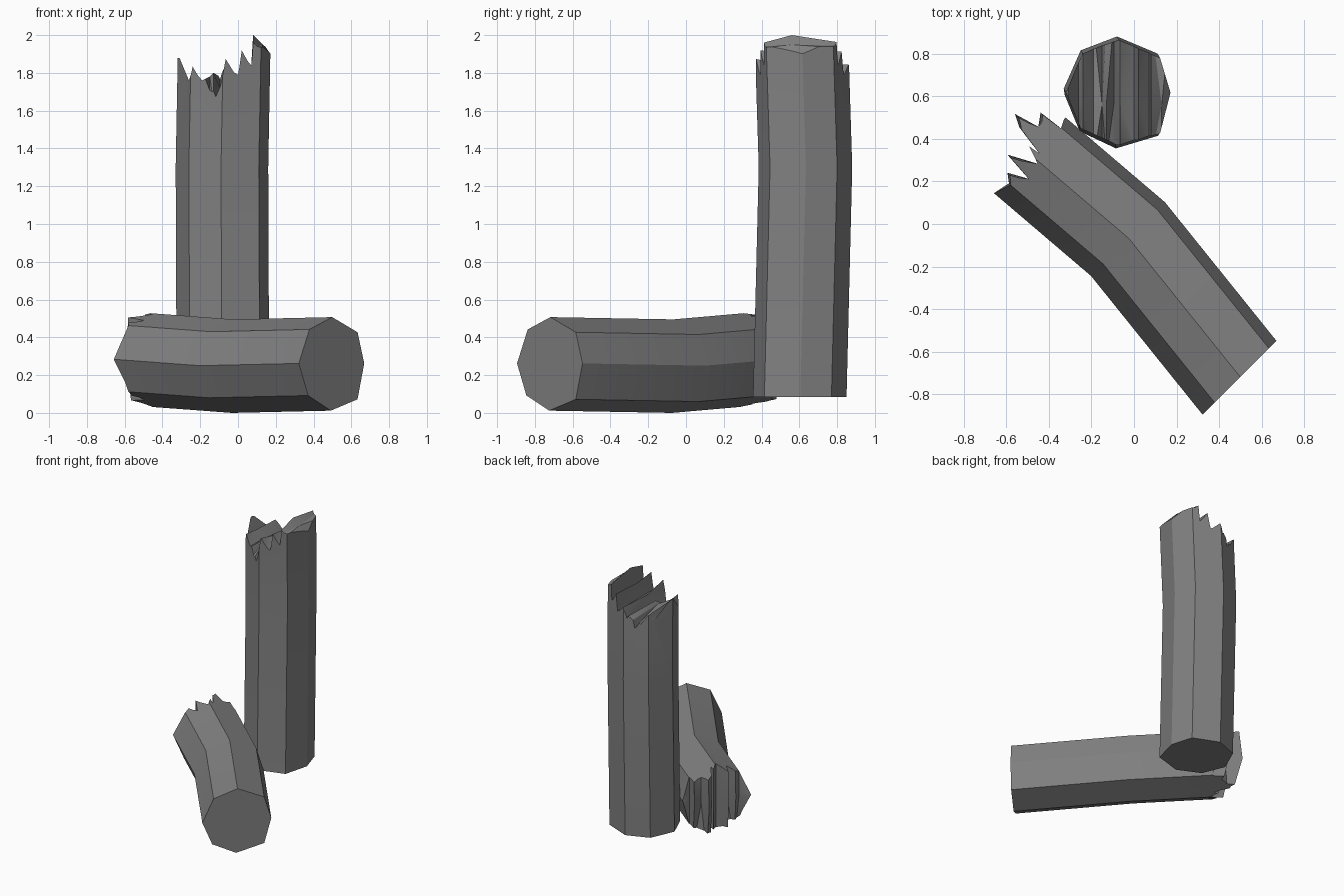
import bpy
import bmesh
from mathutils import Matrix, Vector

if "Cube" in bpy.data.objects:
    bpy.data.objects.remove(bpy.data.objects["Cube"], do_unlink=True)

stone = bpy.data.materials.new("dark grey")
stone.use_nodes = True
grey = (0.22, 0.22, 0.22, 1)
stone.diffuse_color = grey
stone.node_tree.nodes["Principled BSDF"].inputs["Base Color"].default_value = grey

# Uneven eight-sided cross-section shared by both pieces (across, depth)
SECTION = [(.01, .245), (.2, .165), (.25, 0), (.2, -.19),
           (0, -.25), (-.17, -.17), (-.24, 0), (-.16, .18)]


def make_object(name, bm):
    """Turn a closed bmesh into an object in the scene."""
    bmesh.ops.recalc_face_normals(bm, faces=bm.faces)
    mesh = bpy.data.meshes.new(name)
    bm.to_mesh(mesh)
    bm.free()
    mesh.materials.append(stone)
    obj = bpy.data.objects.new(name, mesh)
    bpy.context.collection.objects.link(obj)
    return obj


def shaft(name, centres, frame):
    """Loft the section through centres given as (across, depth, along)."""
    bm = bmesh.new()
    rings = [[bm.verts.new(frame @ Vector((cx + dx, cy + dy, cz)))
              for dx, dy in SECTION] for cx, cy, cz in centres]
    for lower, upper in zip(rings, rings[1:]):
        for i in range(len(SECTION)):
            bm.faces.new((lower[i - 1], lower[i], upper[i], upper[i - 1]))
    bm.faces.new(rings[0])
    bm.faces.new(rings[-1])
    return make_object(name, bm)


def splinter_cutter(teeth, depths, far, frame):
    """Solid with a toothed underside; each tooth row is (across, heights...)."""
    bm = bmesh.new()
    under, over = [], []
    for across, *heights in teeth:
        heights = heights * len(depths) if len(heights) == 1 else heights
        under.append([bm.verts.new(frame @ Vector((across, d, h)))
                      for d, h in zip(depths, heights)])
        over.append([bm.verts.new(frame @ Vector((across, d, far))) for d in depths])
    for grid in (under, over):
        for a, b in zip(grid, grid[1:]):
            for j in range(len(depths) - 1):
                bm.faces.new((a[j], a[j + 1], b[j + 1], b[j]))
    for j in (0, -1):
        for i in range(len(teeth) - 1):
            bm.faces.new((under[i][j], under[i + 1][j], over[i + 1][j], over[i][j]))
        for k in range(len(depths) - 1):
            bm.faces.new((under[j][k], under[j][k + 1], over[j][k + 1], over[j][k]))
    bmesh.ops.triangulate(bm, faces=bm.faces)
    return make_object("splinter_cutter", bm)


def broken_shaft(name, centres, teeth, depths, far, frame):
    """Shaft with its far end snapped off along the teeth."""
    obj = shaft(name, centres, frame)
    cutter = splinter_cutter(teeth, depths, far, frame)
    cutter.hide_render = True
    cut = obj.modifiers.new("break", 'BOOLEAN')
    cut.operation = 'DIFFERENCE'
    cut.solver = 'EXACT'
    cut.object = cutter
    bpy.ops.object.select_all(action='DESELECT')
    bpy.context.view_layer.objects.active = obj
    obj.select_set(True)
    bpy.ops.object.modifier_apply(modifier=cut.name)
    bpy.data.objects.remove(cutter, do_unlink=True)
    bpy.ops.object.shade_smooth_by_angle()
    return obj


# Standing piece, slightly bowed to the back, snapped at the top
post_teeth = [
    (-.6, 1.88), (-.31, 1.88), (-.26, 1.76), (-.24, 1.85, 1.82, 1.8),
    (-.19, 1.76, 1.76, 1.72), (-.15, 1.66, 1.78, 1.66), (-.13, 1.65, 1.8, 1.75),
    (-.095, 1.73, 1.72, 1.78), (-.065, 1.89, 1.83, 1.85), (0, 1.79),
    (.02, 1.93, 1.9, 1.92), (.07, 1.84), (.08, 1.93, 2, 1.94),
    (.13, 1.92, 1.95, 1.93), (.17, 1.88, 1.9, 1.92), (.5, 1.9)]
broken_shaft("standing_post",
             [(-.085, .605, .085), (-.09, .635, 1.3), (-.075, .61, 2.1)],
             post_teeth, (.3, .56, .95), 2.5, Matrix.Identity(3))

# Fallen piece, lying diagonally with a bend, snapped at the back end
across = Vector((1, 1, 0)).normalized()
along = Vector((-1, 1, 0)).normalized()
lying = Matrix((across, Vector((0, 0, 1)), along)).transposed()
log_teeth = [
    (-.8, .57), (-.375, .5, .57, .55), (-.28, .51, .55, .53), (-.25, .52, .59, .56),
    (-.2, .5), (-.19, .58, .65, .62), (-.12, .52), (-.09, .58, .6, .61),
    (-.08, .55), (-.06, .64, .7, .68), (-.03, .66, .76, .72), (.005, .64),
    (.06, .6, .68, .65), (.075, .56), (.115, .58), (.5, .58)]
broken_shaft("fallen_post",
             [(-.165, .262, -.86), (-.075, .25, -.03), (-.145, .3, .85)],
             log_teeth, (-.1, .28, .65), 1.5, lying)
